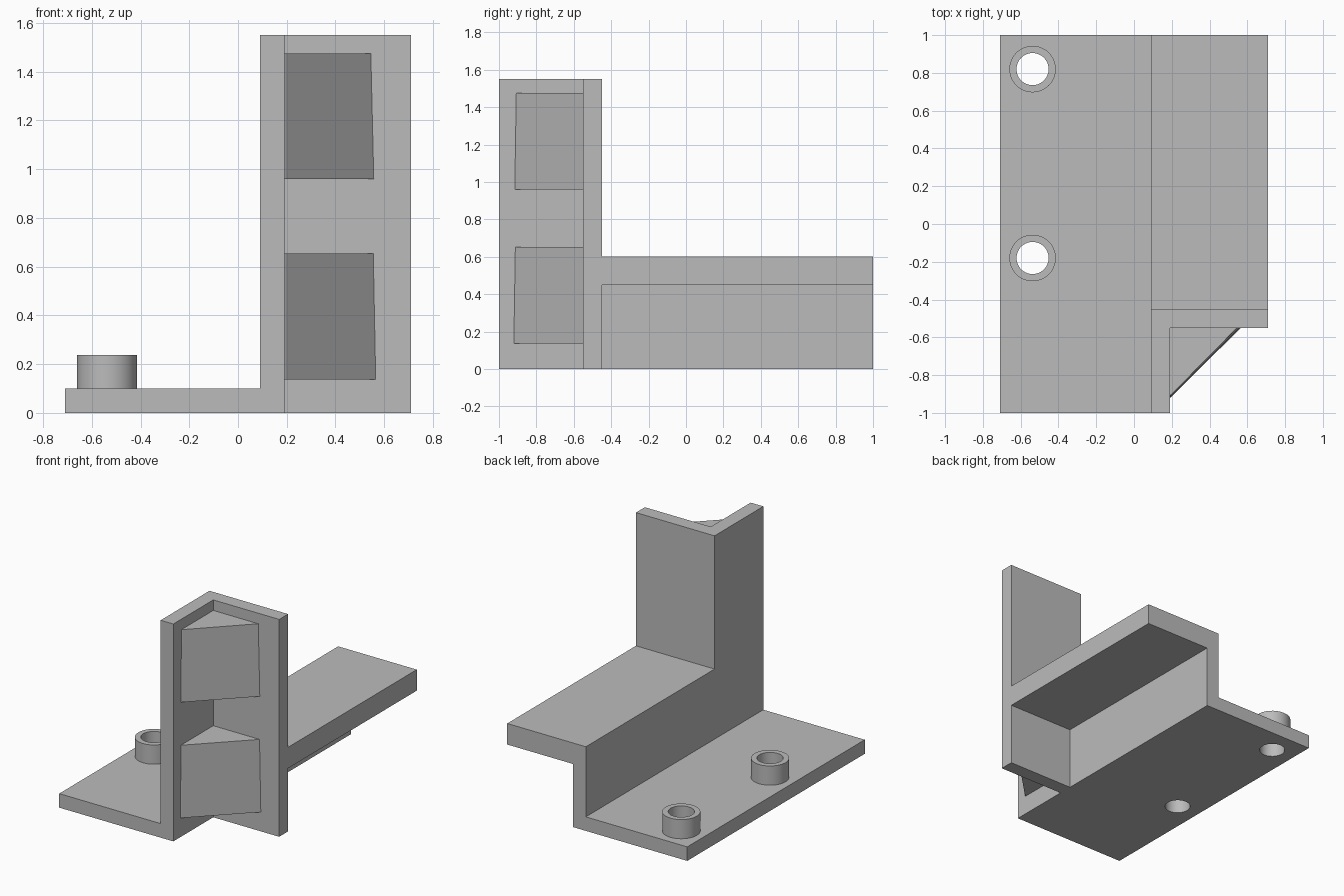
import bpy, bmesh, math
from mathutils import Vector

if "Cube" in bpy.data.objects:
    bpy.data.objects.remove(bpy.data.objects["Cube"])

grey = bpy.data.materials.new("light_grey")
grey.diffuse_color = (0.5, 0.5, 0.5, 1)
grey.use_nodes = True
grey.node_tree.nodes["Principled BSDF"].inputs["Base Color"].default_value = grey.diffuse_color


def loft(name, a, b):
    """Closed solid between two matching outlines."""
    bm = bmesh.new()
    va = [bm.verts.new(p) for p in a]
    vb = [bm.verts.new(p) for p in b]
    bm.faces.new(va)
    bm.faces.new(vb)
    n = len(a)
    for i in range(n):
        j = (i + 1) % n
        bm.faces.new((va[i], va[j], vb[j], vb[i]))
    bmesh.ops.recalc_face_normals(bm, faces=bm.faces)
    me = bpy.data.meshes.new(name)
    bm.to_mesh(me)
    bm.free()
    me.materials.append(grey)
    ob = bpy.data.objects.new(name, me)
    bpy.context.collection.objects.link(ob)
    return ob


def upright(name, pts, z0, z1):
    """Plan outline raised between two heights."""
    return loft(name, [(x, y, z0) for x, y in pts], [(x, y, z1) for x, y in pts])


def circle(cx, cy, r, n=48):
    return [(cx + r * math.cos(math.tau * i / n), cy + r * math.sin(math.tau * i / n))
            for i in range(n)]


def combine(ob, other, operation):
    """Boolean with another solid, then discard that solid."""
    mod = ob.modifiers.new(operation.title(), 'BOOLEAN')
    mod.operation = operation
    mod.solver = 'EXACT'
    mod.object = other
    bpy.context.view_layer.objects.active = ob
    bpy.ops.object.modifier_apply(modifier=mod.name)
    bpy.data.objects.remove(other, do_unlink=True)


# Stepped bracket: foot plate, web and raised shelf in one profile
step = [(-.71, 0), (.19, 0), (.19, .45), (.71, .45), (.71, .6), (.09, .6), (.09, .1), (-.71, .1)]
bracket = loft("bracket", [(x, -.5, z) for x, z in step], [(x, 1, z) for x, z in step])

# Front part of the foot plate
plate = upright("front_plate", [(-.71, -1), (.14, -1), (.14, -.47), (-.71, -.47)], 0, .1)
combine(bracket, plate, 'UNION')

# Tall angled post made of two walls
angle = [(.09, -1), (.19, -1), (.19, -.55), (.71, -.55), (.71, -.45), (.09, -.45)]
combine(bracket, upright("angle_post", angle, 0, 1.55), 'UNION')

# Raised bosses with holes running through the plate
for i, cy in enumerate((.82, -.18)):
    combine(bracket, upright("boss", circle(-.537, cy, .123), .05, .237), 'UNION')
    combine(bracket, upright("hole", circle(-.537, cy, .085), -.1, .4), 'DIFFERENCE')

bpy.ops.object.select_all(action='DESELECT')
bracket.select_set(True)
bpy.context.view_layer.objects.active = bracket
bpy.ops.object.shade_smooth_by_angle(angle=math.radians(30))

# Slightly tapered corner wedges inside the angle
for name, z0, z1, top, low in (
        ("lower_wedge", .137, .653, (.555, -.91), (.565, -.918)),
        ("upper_wedge", .96, 1.475, (.545, -.905), (.557, -.913))):
    def tri(p, z):
        return [(.185, -.545, z), (.185, p[1] - .005, z), (.195, p[1], z),
                (p[0], -.55, z), (p[0], -.545, z)]
    loft(name, tri(low, z0), tri(top, z1))
